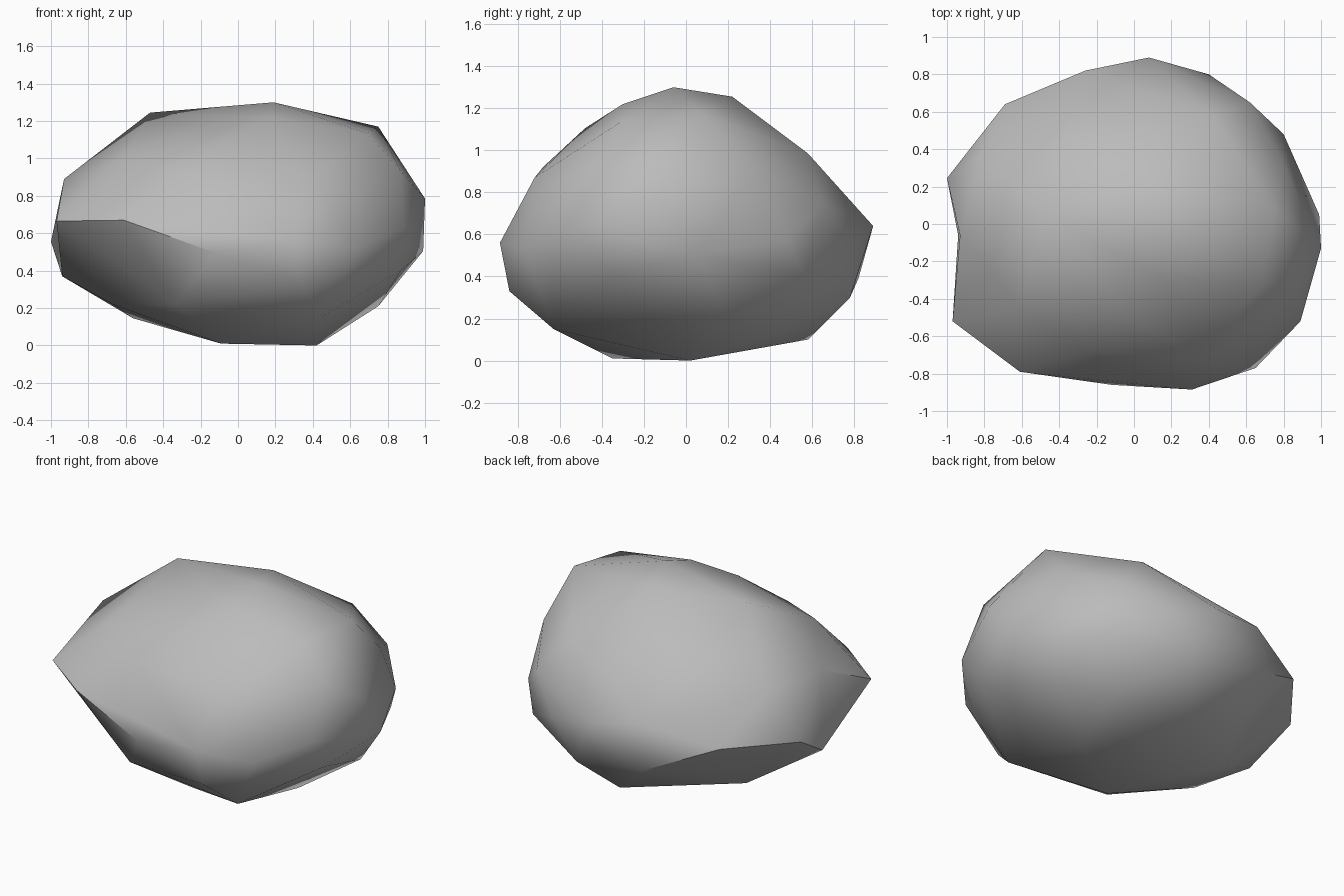
import bpy
import bmesh
import math
from mathutils import Vector

default_cube = bpy.data.objects.get("Cube")
if default_cube:
    bpy.data.objects.remove(default_cube, do_unlink=True)

# Corner points of the boulder, grouped by region
crown = [(.19, -.06, 1.3), (-.47, .05, 1.245), (.1, .22, 1.255), (.17, -.3, 1.22),
         (-.04, -.48, 1.105), (.75, .08, 1.17), (.69, -.31, 1.135)]
shoulder = [(-.61, -.45, .99), (-.26, -.68, .92), (.37, -.72, .87), (-.93, -.06, .89),
            (-.82, .35, .86), (.42, .58, .985), (.8, .32, .9), (.865, -.35, .94)]
front_rim = [(-.97, -.52, .665), (-.61, -.79, .67), (-.12, -.86, .495),
             (.31, -.885, .56), (.65, -.77, .525), (.89, -.52, .63)]
back_rim = [(-1, .245, .555), (-.69, .64, .575), (-.26, .82, .69), (.08, .89, .64),
            (.4, .8, .55), (.62, .65, .75), (.8, .48, .575), (.99, .05, .505),
            (1, -.13, .785)]
lower_side = [(-.94, -.06, .37), (-.26, .82, .39), (.24, .78, .3), (.71, .56, .4),
              (.75, .19, .21), (.87, -.35, .4), (.34, -.84, .33), (-.33, -.64, .22)]
base = [(.44, -.63, .15), (-.67, -.25, .22), (-.56, .18, .145), (.07, .58, .1),
        (.49, .38, .12), (-.09, -.35, .01), (.42, .02, 0)]


def nearest_vert(bm, point):
    return min(bm.verts, key=lambda v: (v.co - Vector(point)).length)


def fold_inward(bm, start, end):
    """Turn the ridge between two corners so its faces form a shallow hollow."""
    ridge = bm.edges.get((nearest_vert(bm, start), nearest_vert(bm, end)))
    if ridge and len(ridge.link_faces) == 2:
        bmesh.utils.edge_rotate(ridge, True)


# Faceted shell wrapped around the corner points
bm = bmesh.new()
for region in (crown, shoulder, front_rim, back_rim, lower_side, base):
    for point in region:
        bm.verts.new(point)
hull = bmesh.ops.convex_hull(bm, input=bm.verts[:])
loose = [v for v in bm.verts if not v.link_faces]
bmesh.ops.delete(bm, geom=loose, context="VERTS")

# Shallow hollow on the narrow side
fold_inward(bm, front_rim[0], back_rim[0])
bmesh.ops.recalc_face_normals(bm, faces=bm.faces[:])

mesh = bpy.data.meshes.new("boulder")
bm.to_mesh(mesh)
bm.free()
boulder = bpy.data.objects.new("boulder", mesh)
bpy.context.collection.objects.link(boulder)

# Plain stone colour
stone = bpy.data.materials.new("stone_grey")
stone.use_nodes = True
grey = (.5, .5, .5, 1)
stone.diffuse_color = grey
shader = next(n for n in stone.node_tree.nodes if n.type == "BSDF_PRINCIPLED")
shader.inputs["Base Color"].default_value = grey
mesh.materials.append(stone)

# Soft facets with the strongest ridges kept sharp
bpy.ops.object.select_all(action="DESELECT")
boulder.select_set(True)
bpy.context.view_layer.objects.active = boulder
bpy.ops.object.shade_smooth_by_angle(angle=math.radians(38))
